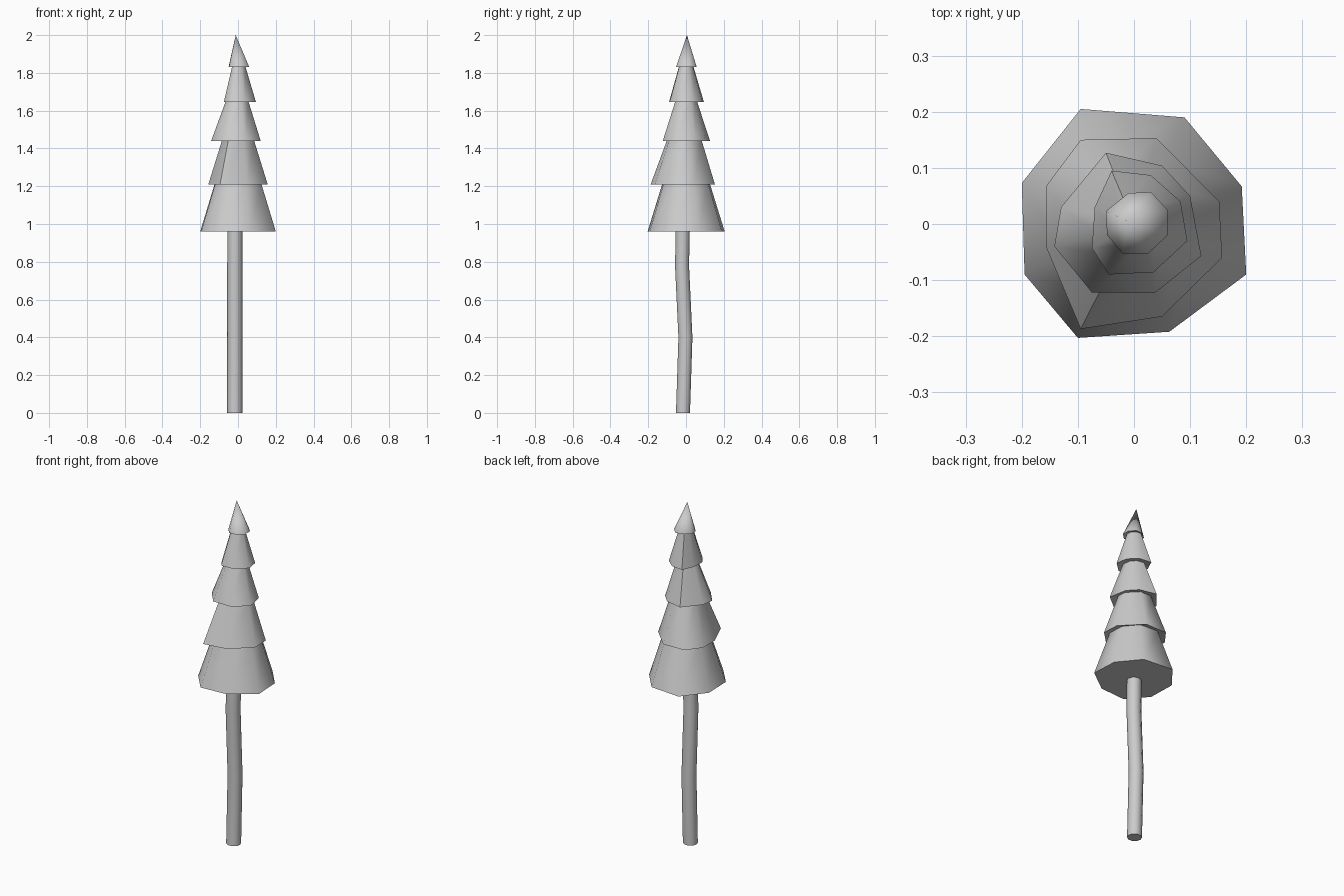
import bpy, bmesh, math

if "Cube" in bpy.data.objects:
    bpy.data.objects.remove(bpy.data.objects["Cube"])


def loft(name, rings, tip=None):
    """Skin a stack of equal-sized rings, cap the bottom, close the top."""
    bm = bmesh.new()
    rows = [[bm.verts.new(p) for p in ring] for ring in rings]
    n = len(rows[0])
    bm.faces.new(rows[0][::-1])
    for a, b in zip(rows, rows[1:]):
        for i in range(n):
            j = (i + 1) % n
            bm.faces.new((a[i], a[j], b[j], b[i]))
    if tip:
        apex = bm.verts.new(tip)
        for i in range(n):
            bm.faces.new((rows[-1][i], rows[-1][(i + 1) % n], apex))
    else:
        bm.faces.new(rows[-1])
    bmesh.ops.recalc_face_normals(bm, faces=bm.faces)
    mesh = bpy.data.meshes.new(name)
    bm.to_mesh(mesh)
    bm.free()
    obj = bpy.data.objects.new(name, mesh)
    bpy.context.collection.objects.link(obj)
    bpy.ops.object.select_all(action='DESELECT')
    bpy.context.view_layer.objects.active = obj
    obj.select_set(True)
    bpy.ops.object.shade_smooth_by_angle(angle=math.radians(60))
    return obj


# Irregular octagonal hem of each foliage tier: (height, outline)
tiers = [
    (0.96, [(.20, -.09), (.192, .067), (.09, .19), (-.095, .205),
            (-.20, .073), (-.195, -.09), (-.10, -.203), (.063, -.192)]),
    (1.21, [(.157, -.06), (.152, .04), (.04, .153), (-.095, .15),
            (-.157, .067), (-.157, -.04), (-.095, -.187), (.05, -.165)]),
    (1.44, [(.12, -.057), (.10, .05), (.05, .104), (-.05, .127),
            (-.13, .03), (-.142, -.04), (-.075, -.122), (.037, -.123)]),
    (1.645, [(.095, -.03), (.083, .04), (.03, .087), (-.04, .095),
             (-.07, .03), (-.075, -.043), (-.045, -.09), (.035, -.086)]),
    (1.83, [(.06, -.02), (.06, .025), (.03, .057), (-.01, .055),
            (-.05, .023), (-.048, -.02), (-.02, -.053), (.025, -.053)]),
]
taper = [0.61, 0.53, 0.45, 0.40]   # neck size relative to its hem

# Foliage: hem, narrow neck, next hem, ... up to the tip
rings = []
for k, (z, hem) in enumerate(tiers):
    rings.append([(x, y, z) for x, y in hem])
    if k < len(taper):
        s, top = taper[k], tiers[k + 1][0] + 0.008
        rings.append([(x * s, y * s, top) for x, y in hem])
loft("foliage", rings, tip=(-0.012, 0.005, 2.0))

# Gently bent trunk: (x, y, z) of ring centres
path = [(-.017, -.016, 0), (-.017, -.003, .4), (-.017, -.021, .78), (-.016, -.017, .97)]
loft("trunk", [[(cx + .04 * math.cos(a), cy + .039 * math.sin(a), z)
                for a in (math.tau * i / 10 for i in range(10))]
               for cx, cy, z in path])
